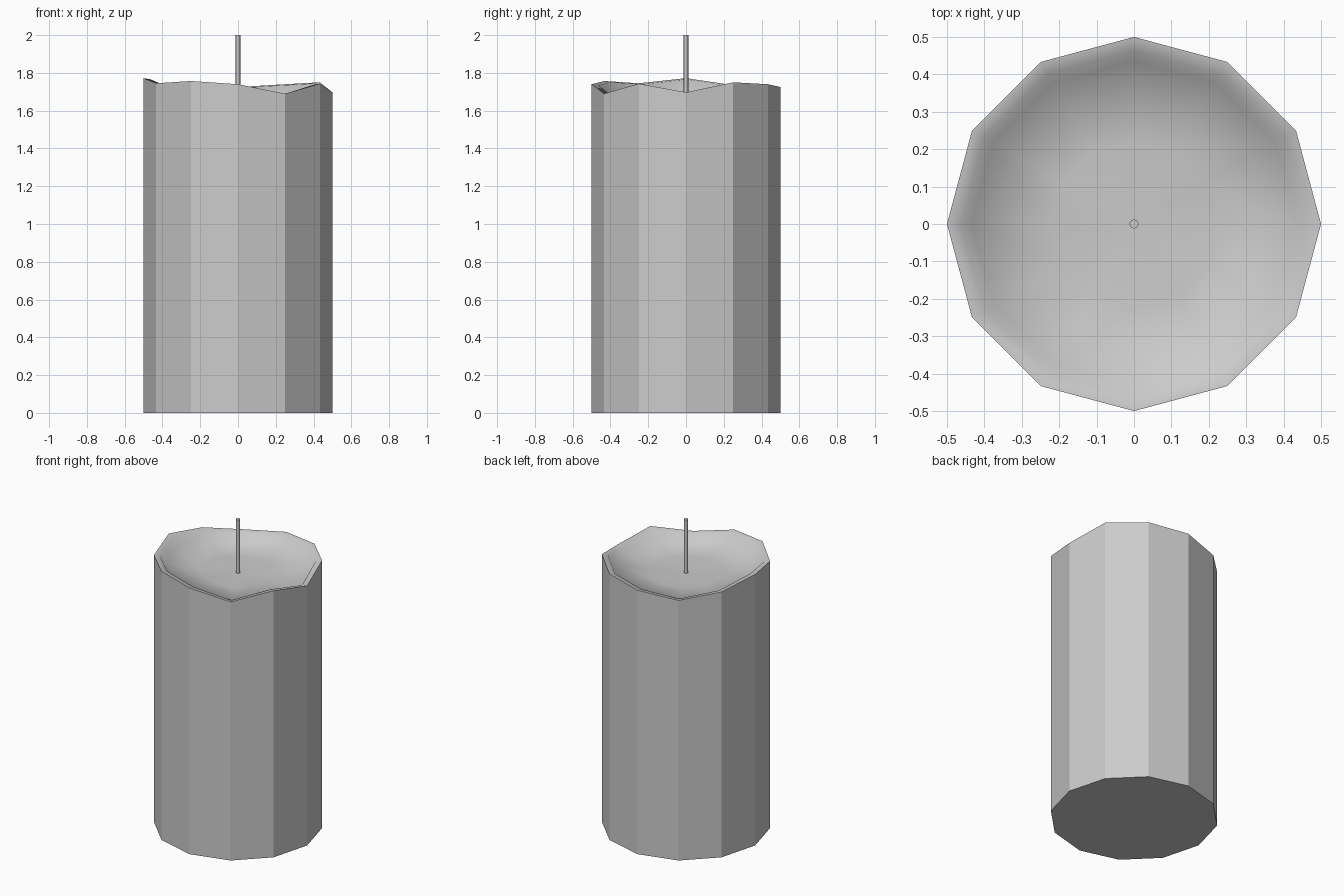
import bpy, bmesh
from math import cos, sin, radians

if "Cube" in bpy.data.objects:
    bpy.data.objects.remove(bpy.data.objects["Cube"])

# Uneven melted rim heights, one per side, starting at +x
RIM = [1.697, 1.75, 1.74, 1.725, 1.70, 1.735, 1.772, 1.745, 1.757, 1.74, 1.69, 1.743]
N = len(RIM)


def ring(bm, radius, heights):
    return [bm.verts.new((radius * cos(radians(360 * i / N)),
                          radius * sin(radians(360 * i / N)), z))
            for i, z in enumerate(heights)]


def bridge(bm, a, b, smooth):
    for i in range(N):
        j = (i + 1) % N
        bm.faces.new((a[i], a[j], b[j], b[i])).smooth = smooth


def finish(bm, name):
    bmesh.ops.recalc_face_normals(bm, faces=bm.faces)
    mesh = bpy.data.meshes.new(name)
    bm.to_mesh(mesh)
    bm.free()
    obj = bpy.data.objects.new(name, mesh)
    bpy.context.collection.objects.link(obj)
    return obj


# Wax body: straight faceted wall, narrow lip, steep inner edge, shallow bowl
bm = bmesh.new()
base = ring(bm, 0.5, [0] * N)
bm.faces.new(base)
outer = ring(bm, 0.5, RIM)
bridge(bm, base, outer, False)
lip = ring(bm, 0.463, [z - 0.006 for z in RIM])
bridge(bm, outer, lip, True)
bowl = ring(bm, 0.435, [1.685 + 0.6 * (z - 1.735) for z in RIM])
bridge(bm, lip, bowl, True)
middle = ring(bm, 0.22, [1.66 + 0.2 * (z - 1.735) for z in RIM])
bridge(bm, bowl, middle, True)
centre = bm.verts.new((0, 0, 1.65))
for i in range(N):
    bm.faces.new((middle[i], middle[(i + 1) % N], centre)).smooth = True
for e in bm.edges:
    if all(v in outer for v in e.verts):
        e.smooth = False
finish(bm, "wax_body")

# Wick: thin rod rising from the bowl
bm = bmesh.new()
low = ring(bm, 0.012, [1.63] * N)
top = ring(bm, 0.012, [2.0] * N)
bridge(bm, low, top, True)
for cap in (low, top):
    bm.faces.new(cap)
for e in bm.edges:
    if e.verts[0].co.z == e.verts[1].co.z:
        e.smooth = False
finish(bm, "wick")
